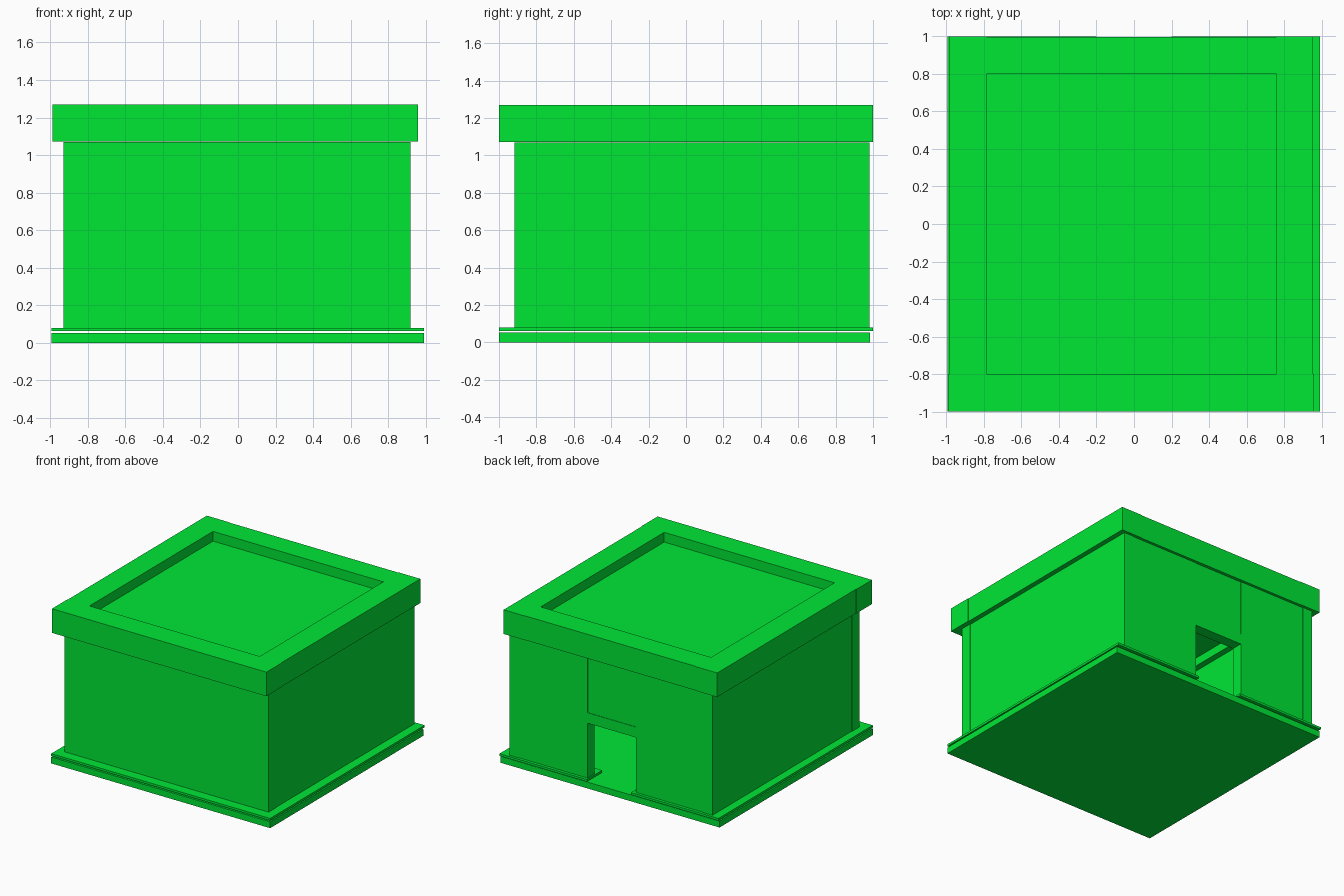
import bpy
import bmesh
from mathutils import Matrix, Vector

default_cube = bpy.data.objects.get("Cube")
if default_cube:
    bpy.data.objects.remove(default_cube, do_unlink=True)

# Single flat colour
green = bpy.data.materials.new("bright_green")
green.use_nodes = True
colour = (0.0, 0.8, 0.036, 1.0)
green.diffuse_color = colour
shader = next(n for n in green.node_tree.nodes if n.type == 'BSDF_PRINCIPLED')
shader.inputs["Base Color"].default_value = colour

STEP = 0.004  # shallow seam between neighbouring pieces


def box(name, xs, ys, zs):
    """Box filling the given x, y and z ranges."""
    lo, hi = Vector((xs[0], ys[0], zs[0])), Vector((xs[1], ys[1], zs[1]))
    bm = bmesh.new()
    bmesh.ops.create_cube(bm, size=1)
    size = Matrix.Diagonal(hi - lo).to_4x4()
    bmesh.ops.transform(bm, matrix=Matrix.Translation((lo + hi) / 2) @ size, verts=bm.verts)
    mesh = bpy.data.meshes.new(name)
    bm.to_mesh(mesh)
    bm.free()
    mesh.materials.append(green)
    obj = bpy.data.objects.new(name, mesh)
    bpy.context.collection.objects.link(obj)
    return obj


def three_sides(name, xs, ys, width, zs, step=0.0):
    """Front beam across the full width, with two side beams behind it."""
    inner_y = ys[0] + width
    box(name + "_front", xs, (ys[0], inner_y), zs)
    box(name + "_right", (xs[0] + step, xs[0] + width), (inner_y, ys[1]), zs)
    box(name + "_left", (xs[1] - width, xs[1] - step), (inner_y, ys[1]), zs)


# Base slab, which is also the floor
box("base_slab", (-0.994, 0.992), (-1, 0.985), (0, 0.052))

# Thin plate border above the slab, open at the doorway
plate_z = (0.062, 0.08)
three_sides("border_plate", (-0.994, 0.992), (-1, 1), 0.2, plate_z)
box("border_plate_back_right", (-0.794, -0.2), (0.8, 1), plate_z)
box("border_plate_back_left", (0.2, 0.792), (0.8, 1), plate_z)

# Walls, with a doorway at the back
wall_z = (0.08, 1.07)
back_y = (0.885, 0.98 - STEP)
three_sides("wall", (-0.93, 0.92), (-0.917, 0.98), 0.095, wall_z, STEP)
box("wall_back_right", (-0.835, -0.23), back_y, wall_z)
box("wall_back_left", (0.21, 0.825), back_y, wall_z)

# Lintel in two pieces, the upper one set back slightly
door_top, lintel_seam = 0.53, 0.615
box("door_lintel_lower", (-0.23, 0.21), back_y, (door_top, lintel_seam))
box("door_lintel_upper", (-0.23, 0.21), (back_y[0], back_y[1] - STEP), (lintel_seam, wall_z[1]))

# Roof parapet and the sunken roof panel
roof_z = (1.072, 1.27)
three_sides("parapet", (-0.987, 0.958), (-1, 1), 0.2, roof_z, STEP)
box("parapet_back", (-0.787, 0.758), (0.8, 1 - STEP), roof_z)
box("roof_panel", (-0.787, 0.758), (-0.8, 0.8), (1.14, 1.19))
